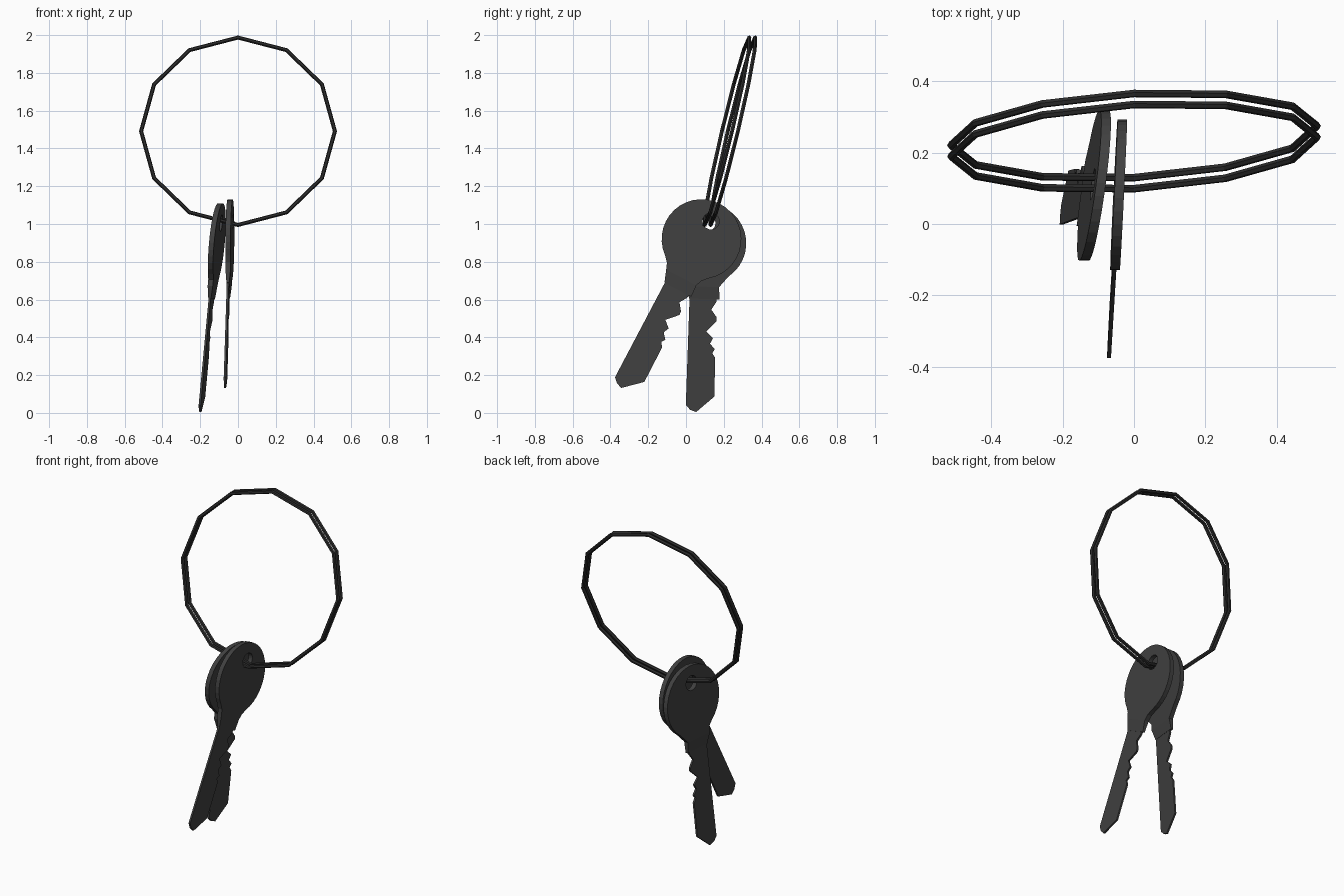
import bpy, bmesh, math
from mathutils import Vector

if "Cube" in bpy.data.objects:
    bpy.data.objects.remove(bpy.data.objects["Cube"])


def material(name, value):
    m = bpy.data.materials.new(name)
    m.diffuse_color = (value, value, value, 1)
    m.use_nodes = True
    m.node_tree.nodes["Principled BSDF"].inputs["Base Color"].default_value = m.diffuse_color
    return m


key_mat = material("dark grey key metal", 0.052)
ring_mat = material("black ring metal", 0.025)


def finish(bm, name, mat):
    bmesh.ops.recalc_face_normals(bm, faces=bm.faces)
    me = bpy.data.meshes.new(name)
    bm.to_mesh(me)
    bm.free()
    me.materials.append(mat)
    ob = bpy.data.objects.new(name, me)
    bpy.context.collection.objects.link(ob)
    return ob


# Split ring: two parallel twelve-sided loops of thin wire
def wire_loop(name, centre, wire=0.011, sides=6):
    e1, e2 = Vector((0.513, 0.027, 0)), Vector((0, 0.118, 0.496))
    normal = e1.cross(e2).normalized()
    bm = bmesh.new()
    rings = []
    for i in range(12):
        t = i * math.tau / 12
        out = e1 * math.cos(t) + e2 * math.sin(t)
        p, out = Vector(centre) + out, out.normalized()
        rings.append([bm.verts.new(p + wire * (out * math.cos(a) + normal * math.sin(a)))
                      for a in (k * math.tau / sides for k in range(sides))])
    for i in range(12):
        r, s = rings[i], rings[(i + 1) % 12]
        for k in range(sides):
            j = (k + 1) % sides
            bm.faces.new((r[k], r[j], s[j], s[k]))
    finish(bm, name, ring_mat)


wire_loop("ring_front_loop", (0, 0.217, 1.491))
wire_loop("ring_back_loop", (0, 0.248, 1.491))

# Toothed blade outline: (distance toward tip, sideways)
BLADE = [(0.27, -0.064), (0.27, 0.08), (0.31, 0.078), (0.35, 0.053), (0.39, 0.083),
         (0.41, 0.084), (0.467, 0.03), (0.50, 0.067), (0.53, 0.053), (0.56, 0.079),
         (0.58, 0.066), (0.605, 0.083), (0.81, 0.085), (0.895, -0.008),
         (0.884, -0.040), (0.860, -0.064)]


# One key: centre of its round bow, swing angle, lean of its plane, blade shift
def make_key(name, centre, angle, lean_y, lean_z, shift):
    c = Vector(centre)
    s, k = math.sin(angle), math.cos(angle)

    def place(u, v, t):
        dy, dz = -s * u + k * v, -k * u - s * v
        return c + Vector((lean_y * dy + lean_z * dz + t, dy, dz))

    # round bow with a hole and a short neck
    bm = bmesh.new()
    hole_u, hole_r, half = -0.107, 0.044, 0.0135
    outer = [(0.211 * math.cos(a), 0.211 * math.sin(a))
             for a in (math.radians(38 + i * 284 / 28) for i in range(29))]
    outer += [(0.195, -0.104), (0.23, -0.090), (0.23, 0.090), (0.195, 0.104)]
    inner = []
    for u, v in outer:
        a = math.atan2(v, u - hole_u)
        inner.append((hole_u + hole_r * math.cos(a), hole_r * math.sin(a)))
    o0, o1, i0, i1 = [[bm.verts.new(place(u, v + (shift if u > 0.22 else 0), t))
                       for u, v in pts]
                      for pts, t in ((outer, -half), (outer, half),
                                     (inner, -half), (inner, half))]
    n = len(outer)
    for i in range(n):
        j = (i + 1) % n
        bm.faces.new((o0[i], o0[j], i0[j], i0[i]))
        bm.faces.new((o1[i], o1[j], i1[j], i1[i]))
        bm.faces.new((o0[i], o0[j], o1[j], o1[i]))
        bm.faces.new((i0[i], i0[j], i1[j], i1[i]))
    finish(bm, name + "_bow", key_mat)

    # sloped shoulder between bow and blade
    bm = bmesh.new()
    quads = [[bm.verts.new(place(u, v + shift, t)) for v, t in
              ((-w0, -h), (w1, -h), (w1, h), (-w0, h))]
             for u, w0, w1, h in ((0.23, 0.09, 0.09, half), (0.295, 0.066, 0.095, 0.007))]
    for q in quads:
        bm.faces.new(q)
    for i in range(4):
        j = (i + 1) % 4
        bm.faces.new((quads[0][i], quads[0][j], quads[1][j], quads[1][i]))
    finish(bm, name + "_shoulder", key_mat)

    # thin toothed blade
    bm = bmesh.new()
    lo, hi = [[bm.verts.new(place(u, v + shift, t)) for u, v in BLADE]
              for t in (-0.0055, 0.0055)]
    bm.faces.new(lo)
    bm.faces.new(hi)
    for i in range(len(BLADE)):
        j = (i + 1) % len(BLADE)
        bm.faces.new((lo[i], lo[j], hi[j], hi[i]))
    finish(bm, name + "_blade", key_mat)


make_key("swung_key", (-0.043, 0.082, 0.92), math.radians(27.8), 0.048, 0.007, 0.0)
make_key("hanging_key", (-0.112, 0.108, 0.898), math.radians(2), 0.134, 0.089, -0.015)
